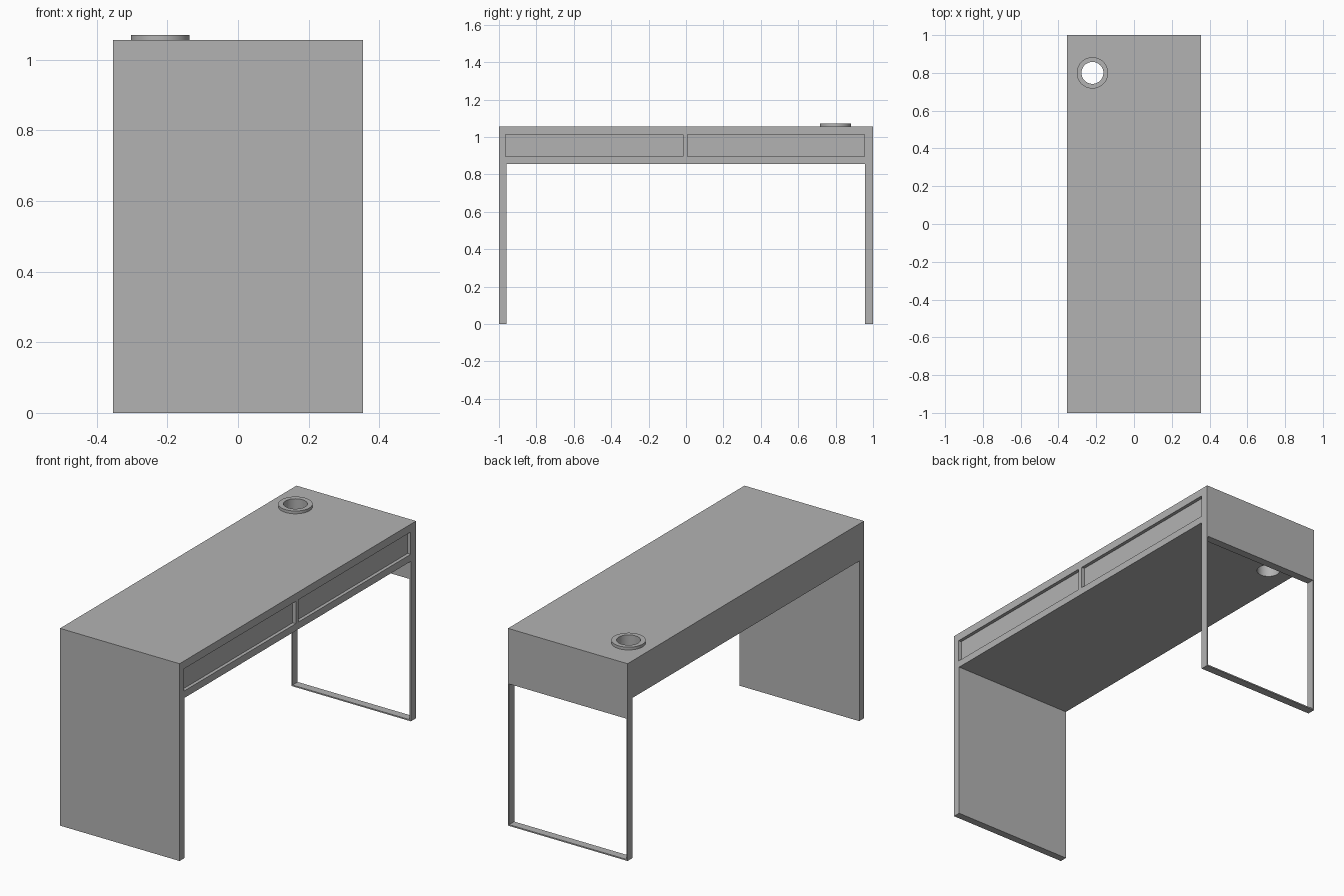
import bpy, bmesh
from mathutils import Matrix, Vector

cube = bpy.data.objects.get("Cube")
if cube:
    bpy.data.objects.remove(cube, do_unlink=True)

grey = bpy.data.materials.new("neutral_grey")
grey.use_nodes = True
colour = (0.45, 0.45, 0.45, 1)
grey.diffuse_color = colour
grey.node_tree.nodes["Principled BSDF"].inputs["Base Color"].default_value = colour

BACK, FRONT = -0.354, 0.354          # x of the wall side and the drawer side
TOP, UNDER = 1.056, 0.857
HOLE = Vector((-0.22, 0.8, TOP))
HOLE_R, RIM_R, RIM_H = 0.058, 0.083, 0.015


def add_object(name, bm):
    bmesh.ops.recalc_face_normals(bm, faces=bm.faces)
    mesh = bpy.data.meshes.new(name)
    bm.to_mesh(mesh)
    bm.free()
    mesh.materials.append(grey)
    obj = bpy.data.objects.new(name, mesh)
    bpy.context.collection.objects.link(obj)
    return obj


def box(name, low, high):
    low, high = Vector(low), Vector(high)
    bm = bmesh.new()
    place = Matrix.Translation((low + high) / 2) @ Matrix.Diagonal((high - low).to_4d())
    bmesh.ops.create_cube(bm, size=1, matrix=place)
    return add_object(name, bm)


def select_only(obj):
    bpy.ops.object.select_all(action='DESELECT')
    obj.select_set(True)
    bpy.context.view_layer.objects.active = obj


def cut(target, cutter):
    cutter.hide_render = True
    mod = target.modifiers.new("cut", 'BOOLEAN')
    mod.operation = 'DIFFERENCE'
    mod.solver = 'EXACT'
    mod.object = cutter
    select_only(target)
    bpy.ops.object.modifier_apply(modifier=mod.name)
    bpy.data.objects.remove(cutter, do_unlink=True)


# Desk body: arch profile in y and z, extruded across the depth
profile = [(-1, 0), (-1, TOP), (1, TOP), (1, 0),
           (0.957, 0), (0.957, UNDER), (-0.96, UNDER), (-0.96, 0)]
bm = bmesh.new()
face = bm.faces.new([bm.verts.new((BACK, y, z)) for y, z in profile])
extruded = bmesh.ops.extrude_face_region(bm, geom=[face])["geom"]
bmesh.ops.translate(bm, vec=(FRONT - BACK, 0, 0),
                    verts=[v for v in extruded if isinstance(v, bmesh.types.BMVert)])
desk = add_object("desk_body", bm)

# Open leg frame: thin bands around a window under the end skirt
band = 0.007
cut(desk, box("leg_window", (BACK + band, 0.9, band), (FRONT - band, 1.1, 0.76)))

# Two shallow drawer fronts
for start, end in ((-0.964, -0.017), (0.008, 0.955)):
    cut(desk, box("drawer_recess", (FRONT - 0.018, start, 0.895), (FRONT + 0.1, end, 1.014)))

# Cable hole through the top
bm = bmesh.new()
bmesh.ops.create_cone(bm, cap_ends=True, segments=48, radius1=HOLE_R, radius2=HOLE_R,
                      depth=1, matrix=Matrix.Translation(HOLE))
cut(desk, add_object("cable_hole", bm))

# Raised rim around the cable hole: lathed rectangular section
bm = bmesh.new()
section = [(HOLE_R, 0), (RIM_R, 0), (RIM_R, RIM_H), (HOLE_R, RIM_H)]
verts = [bm.verts.new(HOLE + Vector((r, 0, z))) for r, z in section]
edges = [bm.edges.new((verts[i], verts[(i + 1) % 4])) for i in range(4)]
bmesh.ops.spin(bm, geom=verts + edges, cent=HOLE, axis=(0, 0, 1),
               angle=6.283185, steps=48, use_merge=True)
bmesh.ops.remove_doubles(bm, verts=bm.verts, dist=0.0001)
rim = add_object("cable_hole_rim", bm)

for obj in (desk, rim):
    select_only(obj)
    bpy.ops.object.shade_smooth_by_angle(angle=0.52)
